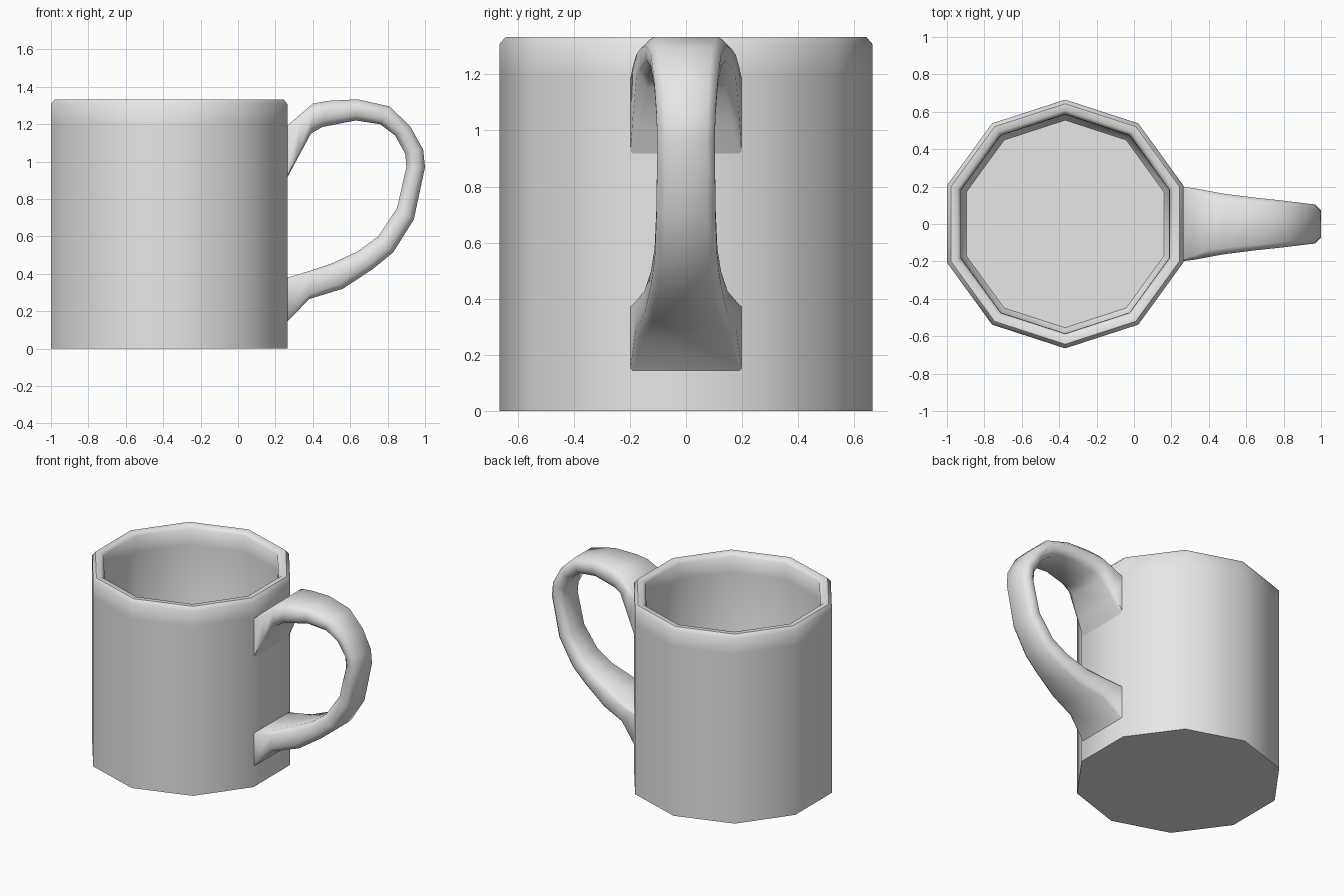
import bpy, bmesh, math
from mathutils import Vector

cube = bpy.data.objects.get("Cube")
if cube:
    bpy.data.objects.remove(cube, do_unlink=True)

grey = bpy.data.materials.new("plain_grey")
grey.use_nodes = True
grey.diffuse_color = (0.8, 0.8, 0.8, 1)
grey.node_tree.nodes["Principled BSDF"].inputs["Base Color"].default_value = (0.8, 0.8, 0.8, 1)


def loft(name, rings, smooth_angle):
    """Bridge equal-sized rings of points, cap both ends and shade smooth."""
    bm = bmesh.new()
    loops = [[bm.verts.new(p) for p in ring] for ring in rings]
    for a, b in zip(loops, loops[1:]):
        for i in range(len(a)):
            j = (i + 1) % len(a)
            bm.faces.new((a[i], a[j], b[j], b[i]))
    bm.faces.new(loops[0])
    bm.faces.new(loops[-1])
    bmesh.ops.recalc_face_normals(bm, faces=bm.faces)
    mesh = bpy.data.meshes.new(name)
    bm.to_mesh(mesh)
    bm.free()
    mesh.materials.append(grey)
    obj = bpy.data.objects.new(name, mesh)
    bpy.context.collection.objects.link(obj)
    bpy.ops.object.select_all(action="DESELECT")
    obj.select_set(True)
    bpy.context.view_layer.objects.active = obj
    bpy.ops.object.shade_smooth_by_angle(angle=math.radians(smooth_angle))


# Cup: ten-sided profile from the base, over the rim and down to the floor
SIDES, CENTRE_X = 10, -0.368
profile = [(0.665, 0), (0.665, 1.2), (0.665, 1.307), (0.643, 1.333), (0.608, 1.333),
           (0.587, 1.312), (0.585, 1.2), (0.585, 0.12), (0.555, 0.08)]


def decagon(radius, z):
    turns = [math.pi / 2 + math.tau * i / SIDES for i in range(SIDES)]
    return [(CENTRE_X + radius * math.cos(t), radius * math.sin(t), z) for t in turns]


loft("cup_body", [decagon(r, z) for r, z in profile], 50)

# Handle: outer point, inner point (x, z), half width, chamfer
stations = [
    ((0.25, 1.18), (0.25, 0.89), 0.2, 0.005),
    ((0.33, 1.25), (0.32, 1.02), 0.19, 0.025),
    ((0.40, 1.31), (0.39, 1.15), 0.177, 0.04),
    ((0.48, 1.325), (0.45, 1.185), 0.163, 0.035),
    ((0.64, 1.333), (0.63, 1.22), 0.142, 0.03),
    ((0.81, 1.295), (0.76, 1.20), 0.125, 0.03),
    ((0.92, 1.19), (0.84, 1.14), 0.113, 0.03),
    ((0.99, 1.065), (0.895, 1.04), 0.105, 0.03),
    ((1.0, 0.97), (0.90, 0.97), 0.103, 0.03),
    ((0.94, 0.69), (0.85, 0.75), 0.105, 0.03),
    ((0.83, 0.515), (0.75, 0.60), 0.112, 0.03),
    ((0.72, 0.425), (0.64, 0.52), 0.125, 0.03),
    ((0.56, 0.32), (0.50, 0.455), 0.148, 0.03),
    ((0.38, 0.265), (0.38, 0.415), 0.18, 0.025),
    ((0.25, 0.13), (0.25, 0.375), 0.2, 0.005),
]


def chamfered_section(outer, inner, half, cut):
    top = Vector((outer[0], 0, outer[1]))
    low = Vector((inner[0], 0, inner[1]))
    step = (top - low).normalized() * cut
    side = Vector((0, half, 0))
    inset = Vector((0, half - cut, 0))
    return [top + inset, top - step + side, low + step + side, low + inset,
            low - inset, low + step - side, top - step - side, top - inset]


loft("handle", [chamfered_section(*s) for s in stations], 60)
